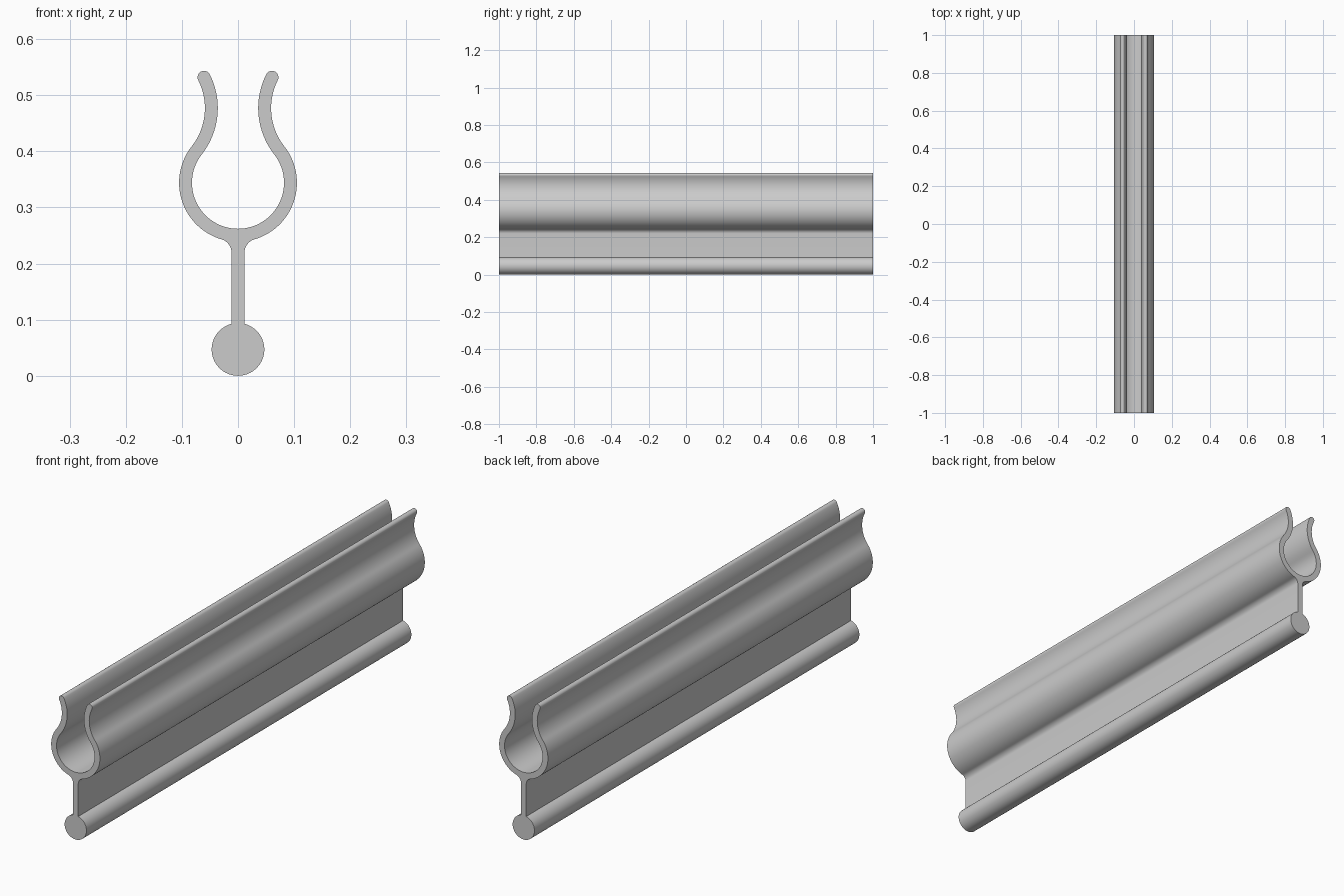
import bpy
import bmesh
from math import asin, atan2, cos, sin, pi, sqrt

if "Cube" in bpy.data.objects:
    bpy.data.objects.remove(bpy.data.objects["Cube"], do_unlink=True)

# Main dimensions
LENGTH = 2.0
HALF_WALL = 0.0115
BULB_R = 0.047
RING_Z, RING_R = 0.344, 0.0935     # wall centreline of the round channel
WAIST_X, WAIST_Z = 0.0475, 0.477   # narrowest point of the lips
TIP_Z = 0.532
FILLET_R = 0.025


def arc(cx, cz, r, start, end, steps):
    """Points along an arc from start to end angle."""
    angles = [start + (end - start) * i / steps for i in range(steps + 1)]
    return [(cx + r * cos(a), cz + r * sin(a)) for a in angles]


# Lip arc that is tangent to the channel arc
rise = WAIST_Z - RING_Z
lip_r = (WAIST_X**2 + rise**2 - RING_R**2) / (2 * (RING_R - WAIST_X))
lip_x = WAIST_X + lip_r
join = atan2(rise, lip_x)
tip = pi - asin((TIP_Z - WAIST_Z) / lip_r)
tip_x = lip_x + lip_r * cos(tip)

# Fillet between stem and channel
outer_r = RING_R + HALF_WALL
fillet_x = HALF_WALL + FILLET_R
fillet_z = RING_Z - sqrt((outer_r + FILLET_R)**2 - fillet_x**2)
fillet_end = atan2(RING_Z - fillet_z, -fillet_x)
neck = pi / 2 - asin(HALF_WALL / BULB_R)

# Right half of the section, from bulb bottom round to channel floor
half = arc(0, BULB_R, BULB_R, -pi / 2, neck, 24)
half += arc(fillet_x, fillet_z, FILLET_R, pi, fillet_end, 10)
half += arc(0, RING_Z, outer_r, fillet_end - pi, join, 36)[1:]
half += arc(lip_x, WAIST_Z, lip_r - HALF_WALL, pi + join, tip, 20)[1:]
half += arc(tip_x, TIP_Z, HALF_WALL, tip - pi, tip, 12)[1:]
half += arc(lip_x, WAIST_Z, lip_r + HALF_WALL, tip, pi + join, 20)[1:]
half += arc(0, RING_Z, RING_R - HALF_WALL, join, -pi / 2, 36)[1:]

# Mirror into a closed outline and extrude along y
outline = half + [(-x, z) for x, z in reversed(half[1:-1])]
bm = bmesh.new()
cap = bm.faces.new([bm.verts.new((x, -LENGTH / 2, z)) for x, z in outline])
result = bmesh.ops.extrude_face_region(bm, geom=[cap], use_keep_orig=True)
moved = [g for g in result["geom"] if isinstance(g, bmesh.types.BMVert)]
bmesh.ops.translate(bm, verts=moved, vec=(0, LENGTH, 0))
bmesh.ops.recalc_face_normals(bm, faces=bm.faces)
bmesh.ops.triangulate(bm, faces=[f for f in bm.faces if len(f.verts) > 4])

mesh = bpy.data.meshes.new("clip_strip")
bm.to_mesh(mesh)
bm.free()
strip = bpy.data.objects.new("clip_strip", mesh)
bpy.context.collection.objects.link(strip)

# Single grey material
grey = bpy.data.materials.new("light_grey")
grey.use_nodes = True
colour = (0.6, 0.6, 0.6, 1)
grey.diffuse_color = colour
grey.node_tree.nodes["Principled BSDF"].inputs["Base Color"].default_value = colour
mesh.materials.append(grey)

# Smooth curves, crisp ends
bpy.ops.object.select_all(action="DESELECT")
strip.select_set(True)
bpy.context.view_layer.objects.active = strip
bpy.ops.object.shade_smooth_by_angle(angle=pi / 6)
